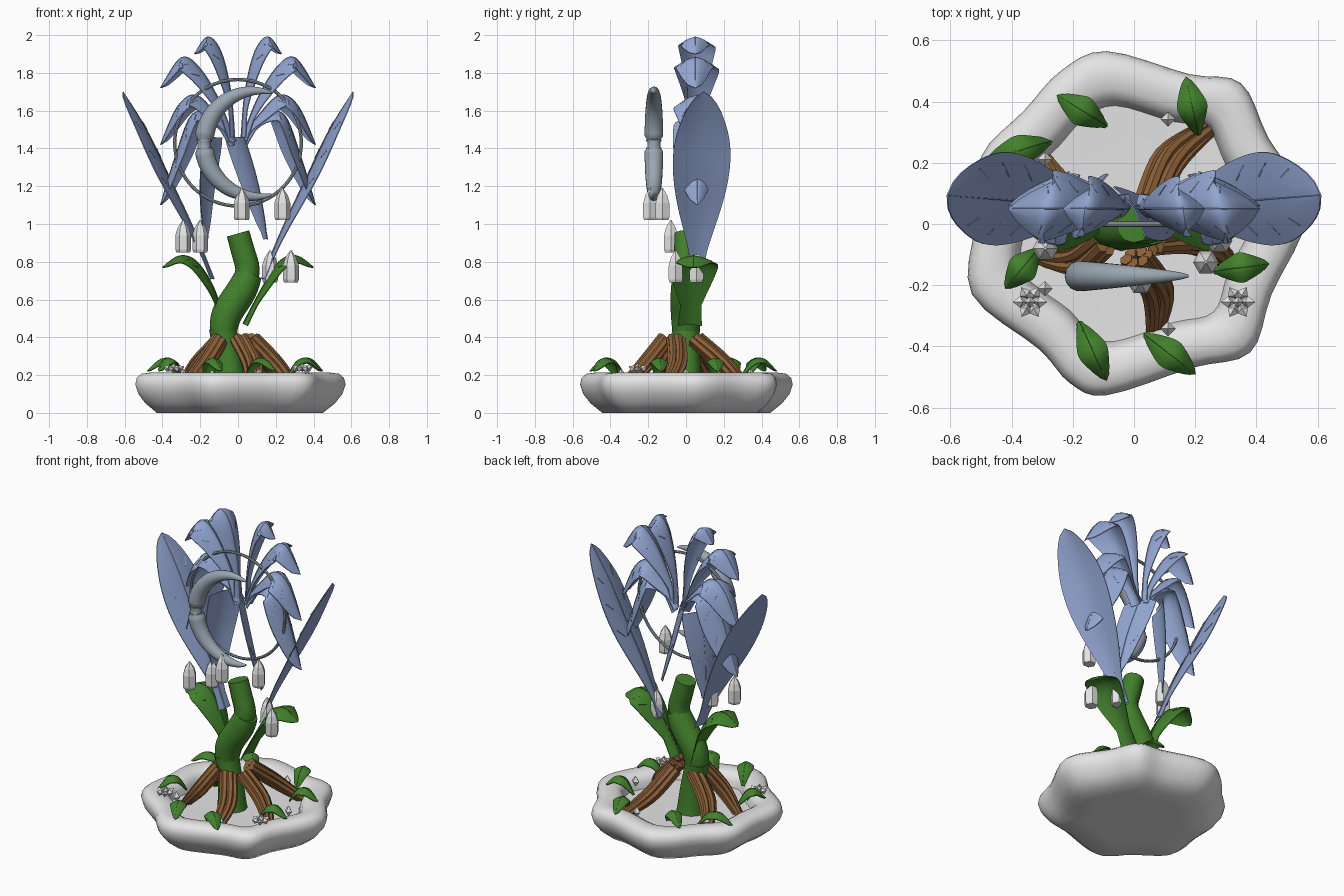
import bpy, bmesh
from math import sin, cos, pi, radians
from mathutils import Vector, Matrix

cube = bpy.data.objects.get("Cube")
if cube:
    bpy.data.objects.remove(cube)


def material(name, rgb):
    m = bpy.data.materials.new(name)
    m.use_nodes = True
    m.diffuse_color = (*rgb, 1)
    m.node_tree.nodes["Principled BSDF"].inputs["Base Color"].default_value = (*rgb, 1)
    return m


white = material("stone white", (0.78, 0.78, 0.78))
blue = material("petal blue", (0.29, 0.38, 0.64))
green = material("leaf green", (0.055, 0.22, 0.025))
brown = material("bark brown", (0.27, 0.12, 0.04))
silver = material("blue grey", (0.32, 0.38, 0.44))


def finish(name, bm, mat, angle=40):
    mesh = bpy.data.meshes.new(name)
    bm.to_mesh(mesh)
    bm.free()
    ob = bpy.data.objects.new(name, mesh)
    bpy.context.collection.objects.link(ob)
    mesh.materials.append(mat)
    if angle:
        bpy.ops.object.select_all(action='DESELECT')
        ob.select_set(True)
        bpy.context.view_layer.objects.active = ob
        bpy.ops.object.shade_smooth_by_angle(angle=radians(angle))


def spline(points, steps=5, closed=False):
    """Smooth curve through the points."""
    p = [Vector(q) for q in points]
    n = len(p)
    get = (lambda i: p[i % n]) if closed else (lambda i: p[max(0, min(n - 1, i))])
    out = []
    for i in range(n if closed else n - 1):
        a, b, c, d = (get(i + k) for k in (-1, 0, 1, 2))
        for s in range(steps):
            t = s / steps
            out.append(0.5 * (2 * b + (c - a) * t + (2 * a - 5 * b + 4 * c - d) * t * t
                              + (3 * b - a - 3 * c + d) * t ** 3))
    return out if closed else out + [p[-1]]


def loft(bm, rings):
    loops = [[bm.verts.new(v) for v in ring] for ring in rings]
    n = len(loops[0])
    for a, b in zip(loops, loops[1:]):
        for i in range(n):
            bm.faces.new((a[i], a[(i + 1) % n], b[(i + 1) % n], b[i]))
    bm.faces.new(loops[0][::-1])
    bm.faces.new(loops[-1])


def tube(bm, path, radius, sides=8):
    """Tapered tube; radius is a function of 0..1 along the path."""
    extent = [max(p[k] for p in path) - min(p[k] for p in path) for k in range(3)]
    ref = Vector([float(k == extent.index(min(extent))) for k in range(3)])
    rings = []
    last = len(path) - 1
    for i, p in enumerate(path):
        t = (path[min(i + 1, last)] - path[max(i - 1, 0)]).normalized()
        u = t.cross(ref).normalized()
        v = t.cross(u)
        r = radius(i / last)
        rings.append([p + r * (u * cos(2 * pi * k / sides) + v * sin(2 * pi * k / sides))
                      for k in range(sides)])
    loft(bm, rings)


def leaf(name, points, width, mat, side=(0, 1, 0), droop=0.4, stem=0.3, veins=3, power=1.5, cut=1):
    """Thin domed blade along a path, with a midrib and short side veins."""
    side = Vector(side).normalized()
    path = spline(points)
    last = len(path) - 1
    up = 1 if (path[-1] - path[0]).cross(side).z > 0 else -1
    bm = bmesh.new()
    across = (-1, -0.7, -0.35, 0, 0.35, 0.7, 1)

    def at(i, s, lift=0.0):
        t = i / last
        tan = (path[min(i + 1, last)] - path[max(i - 1, 0)]).normalized()
        nrm = tan.cross(side).normalized()
        w = width / 2 * max(max(sin(pi * (t * cut) ** power), 0) ** 0.8, stem * (1 - t), 0.01)
        return path[i] + side * w * s + nrm * (lift - up * droop * w * abs(s) ** 1.6)

    loft(bm, [[at(i, s, -0.0025) for s in across] + [at(i, s, 0.0025) for s in across[::-1]]
              for i in range(last + 1)])
    rib = width * 0.012 + 0.001
    tube(bm, [at(i, 0, up * 0.002) for i in range(last + 1)], lambda t: rib * (1.3 - t), 5)
    for k in range(veins):
        i = int(last * (0.45 + 0.15 * k))
        for s in (-1, 1):
            tube(bm, [at(i, s * 0.5, up * 0.002), at(min(i + 1, last), s * 0.78, up * 0.002)],
                 lambda t: rib * 0.7, 4)
    finish(name, bm, mat)


# Stone bowl: wavy outline scaled through a rounded section
outline = spline([(0.57, 0.05, 0), (0.44, 0.28, 0), (0.35, 0.46, 0), (0.18, 0.49, 0),
                  (-0.09, 0.565, 0), (-0.24, 0.5, 0), (-0.36, 0.37, 0), (-0.5, 0.22, 0),
                  (-0.52, 0, 0), (-0.53, -0.23, 0), (-0.31, -0.41, 0), (-0.21, -0.52, 0),
                  (-0.09, -0.56, 0), (0.19, -0.47, 0), (0.38, -0.42, 0), (0.45, -0.23, 0)],
                 4, closed=True)
section = [(0.03, 0), (0.5, 0), (0.79, 0), (0.9, 0.05), (0.97, 0.1), (1, 0.15), (0.985, 0.185),
           (0.94, 0.207), (0.86, 0.213), (0.78, 0.207), (0.725, 0.19), (0.7, 0.16),
           (0.685, 0.125), (0.3, 0.12)]
bm = bmesh.new()
loft(bm, [[Vector((p.x * s, p.y * s, z)) for p in outline] for s, z in section])
finish("bowl", bm, white, 65)

# Twisted trunk in two segments over a bulb
bm = bmesh.new()
tube(bm, spline([(-0.04, 0, 0.11), (-0.05, 0, 0.25), (-0.07, 0, 0.38), (-0.08, 0, 0.45)]),
     lambda t: 0.055 + 0.035 * (1 - t) ** 2 + 0.02 * t, 12)
tube(bm, spline([(-0.08, 0, 0.41), (-0.06, 0, 0.52), (0.02, 0, 0.65), (0.06, 0, 0.74)]),
     lambda t: 0.068 + 0.014 * sin(pi * t), 12)
tube(bm, spline([(0.03, 0, 0.66), (0.05, 0, 0.76), (0.025, 0, 0.86), (0, 0, 0.95)]),
     lambda t: 0.066 - 0.005 * t, 12)
finish("trunk", bm, green)

# Roots: bundles of woody strands
for n, (x, y) in enumerate([(0.25, 0.32), (0.07, -0.35), (-0.3, -0.11), (-0.3, 0.21), (0.31, -0.12)]):
    bm = bmesh.new()
    end = Vector((x, y, 0.12))
    hub = Vector((-0.01, -0.02, 0.39))
    out = Vector((x, y, 0)).normalized()
    across = Vector((-out.y, out.x, 0))
    start = hub + out * 0.09
    mid = start.lerp(end, 0.5) + Vector((0, 0, -0.005)) + across * 0.04
    for k in range(6):
        a = 2 * pi * k / 6
        off = across * cos(a) * 0.034 + (out * 0.6 + Vector((0, 0, 0.6))) * sin(a) * 0.03
        tube(bm, spline([start + off, mid + off * 1.1, end + off * 0.5]),
             lambda t: 0.022 - 0.007 * t, 6)
    finish(f"root_{n + 1}", bm, brown)

# Broad stem leaves
for x0, sgn in ((-0.04, -1), (0.0, 1)):
    leaf("stem_leaf", [(x0 + sgn * 0.03, 0.02, 0.47), (sgn * 0.13, 0.03, 0.66),
                       (sgn * 0.22, 0.04, 0.8), (sgn * 0.31, 0.04, 0.83),
                       (sgn * 0.4, 0.04, 0.77)], 0.26, green, droop=0.35, stem=0.5,
         veins=2, power=1.15)

# Small leaves on the rim
for x1, y1, x2, y2 in [(-0.09, 0.32, -0.25, 0.42), (0.21, 0.29, 0.17, 0.48),
                       (-0.27, 0.27, -0.48, 0.21), (-0.31, -0.08, -0.42, -0.21),
                       (0.26, -0.155, 0.44, -0.13), (-0.18, -0.32, -0.09, -0.51),
                       (0.035, -0.36, 0.2, -0.49), (0.27, 0.14, 0.45, 0.17)]:
    a, b = Vector((x1, y1, 0.19)), Vector((x2, y2, 0.22))
    rise = Vector((0, 0, 0.075))
    leaf("rim_leaf", [a, a.lerp(b, 0.3) + rise, a.lerp(b, 0.65) + rise, b], 0.1, green,
         (y1 - y2, x2 - x1, 0), droop=0.5, stem=0.2, veins=0, power=1.05)

# Plume of blue fronds, mirrored; each blade is turned a little about the vertical
fronds = {"top_frond": (0.05, 0.2, [(0.02, 1.46), (0.04, 1.7), (0.09, 1.91), (0.16, 1.99), (0.23, 1.9)]),
          "upper_frond": (0.05, 0.24, [(0.02, 1.44), (0.1, 1.65), (0.2, 1.82), (0.3, 1.88), (0.41, 1.72)]),
          "middle_frond": (0.06, 0.24, [(0.01, 1.44), (0.1, 1.56), (0.22, 1.68), (0.32, 1.62), (0.41, 1.42)]),
          "lower_frond": (0.06, 0.24, [(0.02, 1.42), (0.12, 1.56), (0.24, 1.58), (0.33, 1.36), (0.41, 1.1)]),
          "outer_frond": (0.075, 0.31, [(0.13, 0.71), (0.24, 0.98), (0.37, 1.25), (0.49, 1.5), (0.61, 1.7)])}
for name, (y, width, pts) in fronds.items():
    outer = name == "outer_frond"
    for sgn in (-1, 1):
        leaf(name, [(sgn * x, y + (0.08 * (x - 0.37) if outer else 0), z) for x, z in pts], width,
             blue, side=(-0.2 * sgn, 1, 0), stem=0.3, droop=0.15 if outer else 0.55,
             power=1.35 if outer else 1.5)

# Hanging fronds, cut square at the top
for pts, width, side in (
        ([(0.15, 0.03, 0.92), (0.08, 0.03, 1.2), (0.0, 0.05, 1.46)], 0.2, (-0.5, 0.8, 0)),
        ([(-0.175, 0.05, 0.9), (-0.18, 0.06, 1.2), (-0.15, 0.07, 1.46)], 0.23, (0.4, 0.9, 0))):
    leaf("hanging_frond", pts, width, blue, side, droop=0.2, power=1, stem=0.2, veins=1, cut=0.6)

# Crescent with a pinched middle and a thin hoop
bm = bmesh.new()
arc = [Vector((0.1 + 0.28 * cos(a), -0.17, 1.425 + 0.28 * sin(a)))
       for a in (radians(74 + 212 * i / 48) for i in range(49))]
tube(bm, arc, lambda t: (0.005 + 0.046 * sin(pi * t) ** 0.75) * (0.7 if abs(t - 0.5) < 0.03 else 1), 14)
for i in (23, 25):
    tube(bm, [arc[i], arc[i].lerp(arc[i + 1], 0.4)], lambda t: 0.042, 14)
finish("crescent", bm, silver)
bm = bmesh.new()
hoop = [[Vector(((0.335 + 0.009 * cos(b)) * cos(a), 0.009 * sin(b),
                 1.43 + (0.335 + 0.009 * cos(b)) * sin(a)))
         for b in (2 * pi * k / 8 for k in range(8))] for a in (2 * pi * k / 64 for k in range(65))]
loft(bm, hoop)
finish("hoop", bm, silver)

# Hanging crystal drops
for x, y, z in [(0.02, -0.19, 1.02), (0.235, -0.125, 1.02), (-0.29, -0.08, 0.85), (-0.2, 0.02, 0.85),
                (0.17, 0.055, 0.69), (0.28, -0.055, 0.69)]:
    bm = bmesh.new()
    loft(bm, [[Vector((x + r * cos(pi * k / 3), y + r * sin(pi * k / 3), z + h)) for k in range(6)]
              for r, h in ((0.036, 0), (0.042, 0.015), (0.042, 0.09), (0.03, 0.13), (0.004, 0.17))])
    finish("crystal_drop", bm, white, 0)


def gem(bm, centre, radius, height, tilt=Matrix()):
    """Double-ended crystal."""
    for flip in (0, pi):
        bmesh.ops.create_cone(bm, segments=4, radius1=radius, radius2=0, depth=height,
                              matrix=Matrix.Translation(centre) @ tilt @ Matrix.Rotation(flip, 4, 'X')
                              @ Matrix.Translation((0, 0, height / 2)))


# Small crystals around the bowl floor
for k in range(5):
    bm = bmesh.new()
    a = radians(72 * k)
    gem(bm, Vector((0.36 * cos(a), 0.36 * sin(a), 0.2)), 0.025, 0.035)
    finish("floor_crystal", bm, white, 0)

# Six-petal crystal blossoms
for x in (-0.34, 0.34):
    bm = bmesh.new()
    gem(bm, Vector((x, -0.255, 0.24)), 0.018, 0.025)
    for k in range(6):
        a = pi * k / 3
        tilt = Matrix.Rotation(a, 4, 'Z') @ Matrix.Rotation(radians(65), 4, 'Y')
        gem(bm, Vector((x + 0.032 * cos(a), -0.255 + 0.032 * sin(a), 0.235)), 0.019, 0.027, tilt)
    finish("blossom", bm, white, 0)
